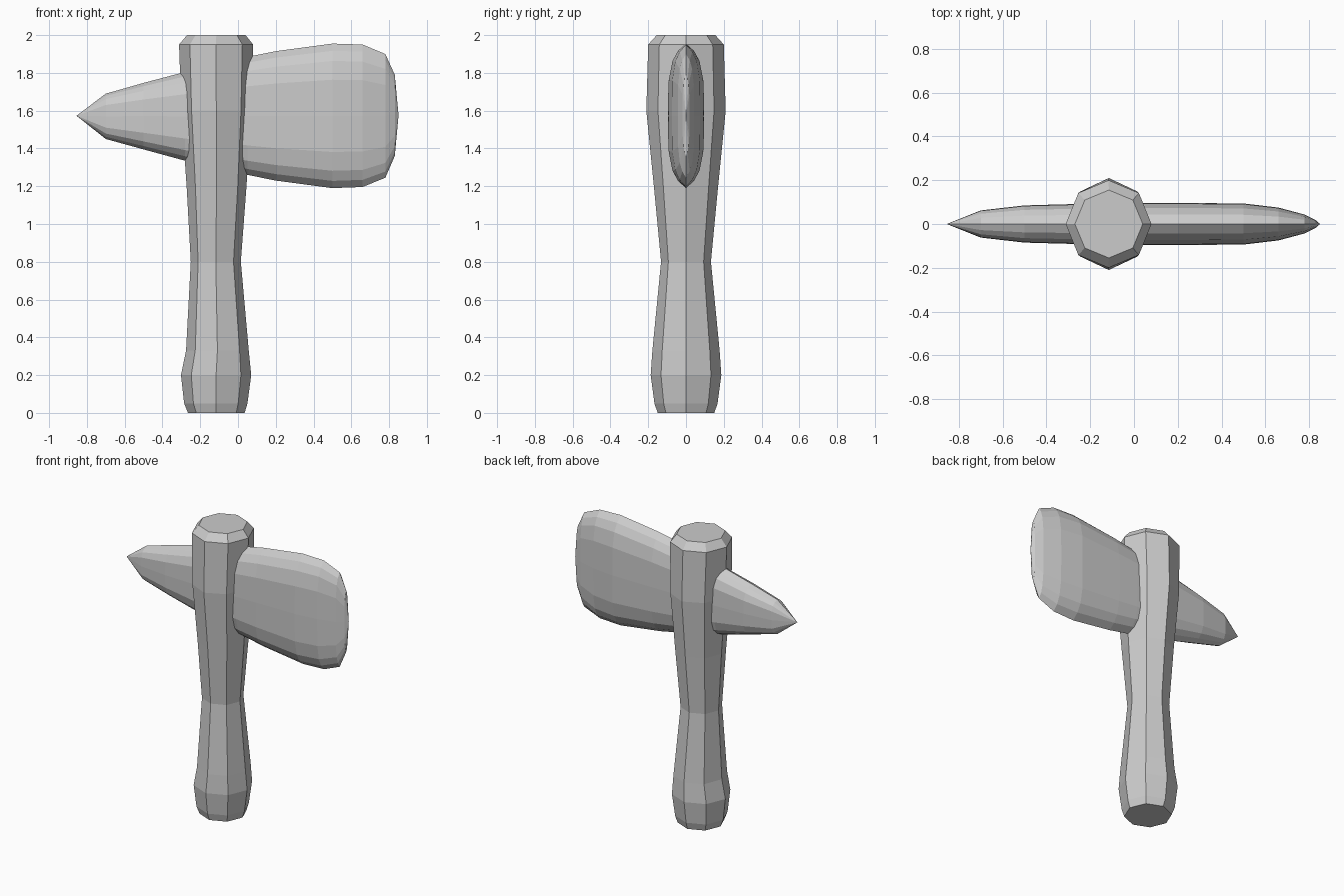
import bpy, bmesh
from math import cos, sin, pi

if "Cube" in bpy.data.objects:
    bpy.data.objects.remove(bpy.data.objects["Cube"])


def loft(name, rings, start=None, end=None):
    """Skin closed rings of points; each end is a flat cap or a fan to a point."""
    bm = bmesh.new()
    rows = [[bm.verts.new(p) for p in ring] for ring in rings]
    n = len(rows[0])
    for a, b in zip(rows, rows[1:]):
        for i in range(n):
            j = (i + 1) % n
            bm.faces.new((a[i], a[j], b[j], b[i]))
    for row, tip in ((rows[0], start), (rows[-1], end)):
        if tip is None:
            bm.faces.new(row)
        else:
            v = bm.verts.new(tip)
            for i in range(n):
                bm.faces.new((row[i], row[(i + 1) % n], v))
    bmesh.ops.recalc_face_normals(bm, faces=bm.faces)
    mesh = bpy.data.meshes.new(name)
    bm.to_mesh(mesh)
    bm.free()
    obj = bpy.data.objects.new(name, mesh)
    bpy.context.collection.objects.link(obj)
    return obj


# Octagonal handle: z, left x, right x, half depth
handle = [
    (0.00, -0.265, 0.035, 0.150),
    (0.05, -0.285, 0.050, 0.167),
    (0.20, -0.302, 0.070, 0.187),
    (0.33, -0.275, 0.057, 0.178),
    (0.80, -0.250, 0.015, 0.132),
    (1.20, -0.272, 0.045, 0.170),
    (1.60, -0.300, 0.070, 0.210),
    (1.95, -0.312, 0.080, 0.200),
    (2.00, -0.270, 0.040, 0.155),
]
loft("handle", [[((l + r) / 2 + (r - l) / 2 * cos(k * pi / 4), d * sin(k * pi / 4), z)
                 for k in range(8)] for z, l, r, d in handle])

# Stone head: x, bottom z, top z, half thickness
head = [
    (-0.70, 1.450, 1.690, 0.062),
    (-0.50, 1.395, 1.747, 0.085),
    (-0.28, 1.335, 1.805, 0.091),
    (0.05, 1.260, 1.885, 0.096),
    (0.20, 1.230, 1.915, 0.096),
    (0.50, 1.190, 1.955, 0.094),
    (0.66, 1.196, 1.950, 0.075),
    (0.78, 1.245, 1.900, 0.043),
    (0.83, 1.360, 1.790, 0.018),
]
# Lens-shaped section: thickness and height fractions, one quarter mirrored
quarter = [(1.0, 0.0), (0.97, 0.5), (0.76, 0.76), (0.45, 0.9)]
right = [(y, -h) for y, h in quarter[:0:-1]] + quarter
section = [(0, -1)] + right + [(0, 1)] + [(-y, h) for y, h in right[::-1]]
loft("axe_head", [[(x, t * y, (b + c) / 2 + (c - b) / 2 * h) for y, h in section]
                  for x, b, c, t in head],
     start=(-0.855, 0, 1.573), end=(0.85, 0, 1.575))
